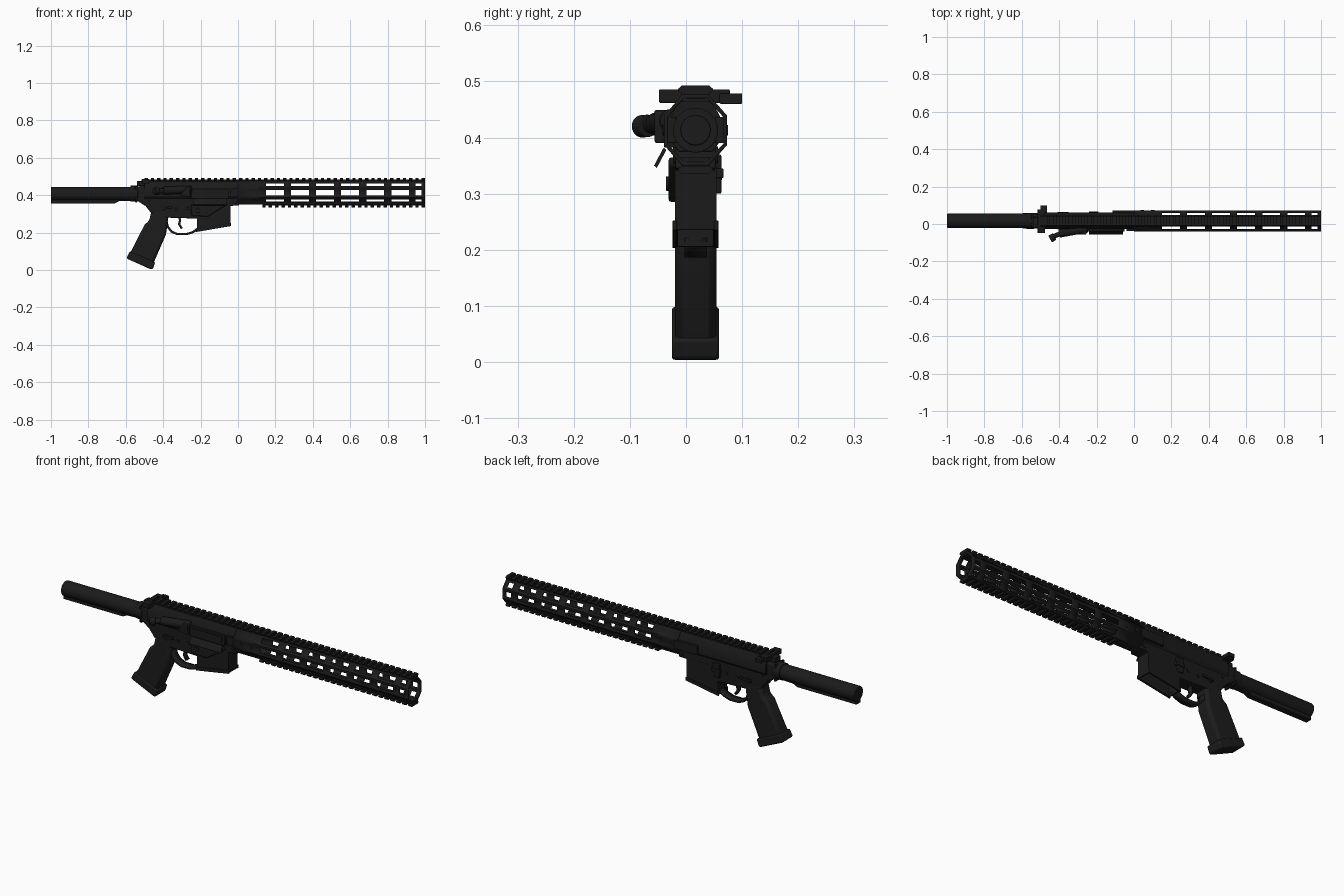
import bpy, bmesh, math
from mathutils import Vector

if "Cube" in bpy.data.objects:
    bpy.data.objects.remove(bpy.data.objects["Cube"])

CY = 0.017   # centre plane of the body
CZ = 0.413   # bore height


def material(name, v):
    m = bpy.data.materials.new(name)
    m.use_nodes = True
    m.diffuse_color = (v, v, v, 1)
    b = m.node_tree.nodes["Principled BSDF"]
    b.inputs["Base Color"].default_value = (v, v, v, 1)
    b.inputs["Roughness"].default_value = 0.6
    return m


METAL = material("black metal", 0.011)
POLYMER = material("black polymer", 0.012)


def finish(name, bm, mat=METAL, bevel=0, solid=0, fix=True):
    if fix:
        bmesh.ops.recalc_face_normals(bm, faces=bm.faces)
    me = bpy.data.meshes.new(name)
    bm.to_mesh(me)
    bm.free()
    ob = bpy.data.objects.new(name, me)
    bpy.context.collection.objects.link(ob)
    me.materials.append(mat)
    if solid:
        s = ob.modifiers.new("thickness", "SOLIDIFY")
        s.thickness = solid
        s.offset = -1 if not fix else 0
    if bevel:
        b = ob.modifiers.new("bevel", "BEVEL")
        b.width, b.segments, b.limit_method = bevel, 2, "ANGLE"
    bpy.ops.object.select_all(action="DESELECT")
    ob.select_set(True)
    bpy.context.view_layer.objects.active = ob
    bpy.ops.object.shade_smooth_by_angle(angle=math.radians(35))
    return ob


def extrude(bm, pts, axis, a, b):
    """Profile in XZ pushed along Y, or in YZ pushed along X."""
    put = (lambda p, t: (p[0], t, p[1])) if axis == "y" else (lambda p, t: (t, p[0], p[1]))
    ends = [[bm.verts.new(put(p, t)) for p in pts] for t in (a, b)]
    bm.faces.new(ends[0])
    bm.faces.new(ends[1][::-1])
    for i in range(len(pts)):
        j = (i + 1) % len(pts)
        bm.faces.new((ends[0][i], ends[0][j], ends[1][j], ends[1][i]))


def prism(name, pts, half=0.04, mat=METAL, bevel=0.003, y=CY):
    bm = bmesh.new()
    extrude(bm, pts, "y", y - half, y + half)
    return finish(name, bm, mat, bevel)


def section(name, pts, x0, x1, mat=METAL, bevel=0.002):
    bm = bmesh.new()
    extrude(bm, pts, "x", x0, x1)
    return finish(name, bm, mat, bevel)


def box(name, x, y, z, bevel=0.002):
    return section(name, [(y[0], z[0]), (y[1], z[0]), (y[1], z[1]), (y[0], z[1])], *x, bevel=bevel)


def rod(name, a, b, r, sides=24, bevel=0.002, mat=METAL):
    a, b = Vector(a), Vector(b)
    bm = bmesh.new()
    bmesh.ops.create_cone(bm, cap_ends=True, segments=sides, radius1=r, radius2=r, depth=(b - a).length)
    rot = (b - a).to_track_quat("Z", "Y").to_matrix()
    for v in bm.verts:
        v.co = rot @ v.co + (a + b) / 2
    return finish(name, bm, mat, bevel)


def ribbon(name, path, half, thick):
    bm = bmesh.new()
    rows = [[bm.verts.new((x, CY + s * half, z)) for s in (-1, 1)] for x, z in path]
    for p, q in zip(rows, rows[1:]):
        bm.faces.new((p[0], p[1], q[1], q[0]))
    return finish(name, bm, solid=thick)


def rail(name, x0, x1, z, up):
    """Slotted accessory rail: a narrow base with chamfered teeth."""
    bm = bmesh.new()
    def prof(rows):
        return [(CY - w, z + up * h) for w, h in rows] + [(CY + w, z + up * h) for w, h in rows[::-1]]
    extrude(bm, prof([(0.025, -0.012), (0.025, 0.008)]), "x", x0, x1)
    tooth = prof([(0.024, 0.003), (0.031, 0.009), (0.031, 0.012), (0.024, 0.018)])
    n = int((x1 - x0) / 0.0335)
    pitch = (x1 - x0 - 0.018) / n
    for i in range(n + 1):
        extrude(bm, tooth, "x", x0 + i * pitch, x0 + i * pitch + 0.018)
    return finish(name, bm)


# Hollow eight-sided handguard with rows of slots left open
def handguard():
    bm = bmesh.new()
    ring, kinds = [], []
    for k in range(8):
        c = [Vector((math.cos(t), math.sin(t))) * 0.0606
             for t in (math.radians(45 * k - 22.5), math.radians(45 * k + 22.5))]
        for f in (0, 0.24, 0.76):
            ring.append(c[0].lerp(c[1], f))
            kinds.append(f == 0.24 and k not in (2, 6))
    xs, is_open = [0.0], [False]
    for i in range(6):
        xs += [0.15 + 0.134 * i, 0.15 + 0.134 * i + 0.095]
        is_open += [True, False]
    xs += [0.95, 0.98, 1.0]
    is_open += [True, False]
    rows = [[bm.verts.new((x, CY + p.x, CZ + p.y * 1.14)) for p in ring] for x in xs]
    for i, gap in enumerate(is_open):
        for j, slot in enumerate(kinds):
            if not (gap and slot):
                k = (j + 1) % len(ring)
                bm.faces.new((rows[i][j], rows[i][k], rows[i + 1][k], rows[i + 1][j]))
    finish("handguard", bm, solid=0.007, fix=False)


handguard()
rail("top_rail", -0.5, 1.0, 0.475, 1)
rail("bottom_rail", 0.13, 1.0, 0.353, -1)
box("handguard_left_tab", (-0.115, 0.02), (CY + 0.035, CY + 0.056), (0.39, 0.437))
box("handguard_right_tab", (-0.04, 0.02), (CY - 0.055, CY - 0.035), (0.39, 0.437))
for s in (-1, 1):
    for x in (0.045, 0.1):
        rod("handguard_screw", (x, CY + s * 0.05, CZ), (x, CY + s * 0.058, CZ), 0.009, 12, 0)

# Upper receiver, barrel socket
upper = [(-0.03, 0.375), (0.03, 0.375), (0.045, 0.395), (0.045, 0.435), (0.025, 0.473),
         (-0.025, 0.473), (-0.045, 0.435), (-0.045, 0.395)]
section("upper_receiver", [(CY + y, z) for y, z in upper], -0.5, 0.01)
rod("barrel_socket", (0.0, CY, CZ), (0.035, CY, CZ), 0.04)
rod("barrel_socket_ring", (0.03, CY, CZ), (0.045, CY, CZ), 0.027, 16)

# Ejection port frame and the hanging cover
box("ejection_port_frame", (-0.25, -0.05), (CY - 0.056, CY - 0.03), (0.382, 0.435))
box("ejection_port_recess", (-0.235, -0.065), (CY - 0.059, CY - 0.05), (0.395, 0.425), 0)
section("port_cover", [(-0.035, 0.378), (-0.04, 0.382), (-0.057, 0.35), (-0.052, 0.346)], -0.24, -0.06, bevel=0)
prism("case_deflector", [(-0.31, 0.4), (-0.255, 0.39), (-0.255, 0.445), (-0.27, 0.45)], 0.016, y=-0.04)

# Forward assist
rod("forward_assist_housing", (-0.25, -0.025, 0.43), (-0.4, -0.052, 0.424), 0.021)
rod("forward_assist_plunger", (-0.39, -0.05, 0.424), (-0.44, -0.07, 0.42), 0.013)
rod("forward_assist_cap", (-0.425, -0.067, 0.421), (-0.448, -0.08, 0.42), 0.02)

# Charging handle with its latch
box("charging_handle", (-0.515, -0.475), (-0.048, 0.078), (0.462, 0.486))
box("charging_handle_latch", (-0.5, -0.465), (0.06, 0.1), (0.46, 0.479))
box("charging_handle_stem", (-0.54, -0.49), (CY - 0.02, CY + 0.02), (0.45, 0.475))

# Lower receiver and the collar that holds the rear tube
prism("lower_receiver", [(-0.5, 0.4), (0.0, 0.385), (0.005, 0.345), (-0.04, 0.343), (-0.05, 0.3),
                         (-0.22, 0.275), (-0.38, 0.28), (-0.465, 0.305), (-0.5, 0.35)], 0.036)
prism("receiver_rear", [(-0.545, 0.445), (-0.5, 0.452), (-0.46, 0.39), (-0.45, 0.33),
                        (-0.5, 0.345), (-0.545, 0.375)], 0.036, bevel=0.008)
rod("tube_nut", (-0.575, CY, 0.408), (-0.535, CY, 0.408), 0.043, 16)
box("tube_end_plate", (-0.55, -0.54), (CY - 0.036, CY + 0.036), (0.362, 0.45))

# Rear tube with guide rib underneath
rod("buffer_tube", (-1.0, CY, 0.407), (-0.56, CY, 0.407), 0.038, 32, 0.004)
prism("tube_rib", [(-1.0, 0.39), (-1.0, 0.356), (-0.66, 0.356), (-0.635, 0.368), (-0.575, 0.37),
                   (-0.575, 0.39)], 0.017)

# Magazine well, open at the bottom
bm = bmesh.new()
extrude(bm, [(-0.22, 0.205), (-0.04, 0.236), (-0.04, 0.35), (-0.22, 0.35)], "y", CY - 0.037, CY + 0.037)
bmesh.ops.recalc_face_normals(bm, faces=bm.faces)
mouth = min(bm.faces, key=lambda f: f.normal.z)
bmesh.ops.inset_region(bm, faces=[mouth], thickness=0.008)
bottom = bmesh.ops.extrude_face_region(bm, geom=[mouth])
bmesh.ops.translate(bm, vec=(0, 0, 0.1), verts=[g for g in bottom["geom"] if isinstance(g, bmesh.types.BMVert)])
bmesh.ops.delete(bm, geom=[mouth], context="FACES_ONLY")
finish("magazine_well", bm)
for s in (-1, 1):
    prism("magazine_well_lip", [(-0.225, 0.203), (-0.038, 0.235), (-0.038, 0.252), (-0.225, 0.222)],
          0.004, bevel=0.001, y=CY + s * 0.037)

# Trigger guard and trigger
ribbon("trigger_guard", [(-0.385, 0.27), (-0.375, 0.23), (-0.355, 0.205), (-0.325, 0.192), (-0.275, 0.192),
                         (-0.24, 0.203), (-0.215, 0.222)], 0.02, 0.012)
ribbon("trigger", [(-0.315, 0.29), (-0.31, 0.265), (-0.315, 0.245), (-0.3, 0.222)], 0.01, 0.012)

# Grip with a flared foot
prism("grip", [(-0.462, 0.32), (-0.475, 0.262), (-0.498, 0.245), (-0.585, 0.075), (-0.46, 0.018),
               (-0.385, 0.19), (-0.37, 0.3)], 0.037, POLYMER, 0.014)
prism("grip_foot", [(-0.578, 0.1), (-0.596, 0.066), (-0.588, 0.058), (-0.465, 0.003), (-0.455, 0.006),
                    (-0.443, 0.04)], 0.042, POLYMER, 0.01)

# Controls
for s in (-1, 1):
    def side(d):
        return CY + s * d
    rod("selector_hub", (-0.4, side(0.03), 0.33), (-0.4, side(0.043), 0.33), 0.013, 16)
    prism("selector_lever", [(-0.41, 0.324), (-0.41, 0.336), (-0.35, 0.34), (-0.35, 0.328)],
          0.004, bevel=0.001, y=side(0.043))
    for x, z in ((-0.33, 0.325), (-0.27, 0.33), (-0.47, 0.375), (-0.015, 0.363)):
        rod("pin", (x, side(0.03), z), (x, side(0.04), z), 0.009, 12, 0.001)
prism("magazine_release_fence", [(-0.25, 0.29), (-0.16, 0.285), (-0.06, 0.35), (-0.06, 0.365), (-0.25, 0.35)],
      0.008, bevel=0.005, y=-0.023)
rod("magazine_release_button", (-0.215, -0.02, 0.318), (-0.215, -0.036, 0.318), 0.013, 16)
prism("bolt_catch", [(-0.235, 0.3), (-0.205, 0.3), (-0.195, 0.37), (-0.235, 0.37)], 0.006, y=0.057)
box("bolt_catch_paddle", (-0.24, -0.19), (0.05, 0.067), (0.328, 0.345))
